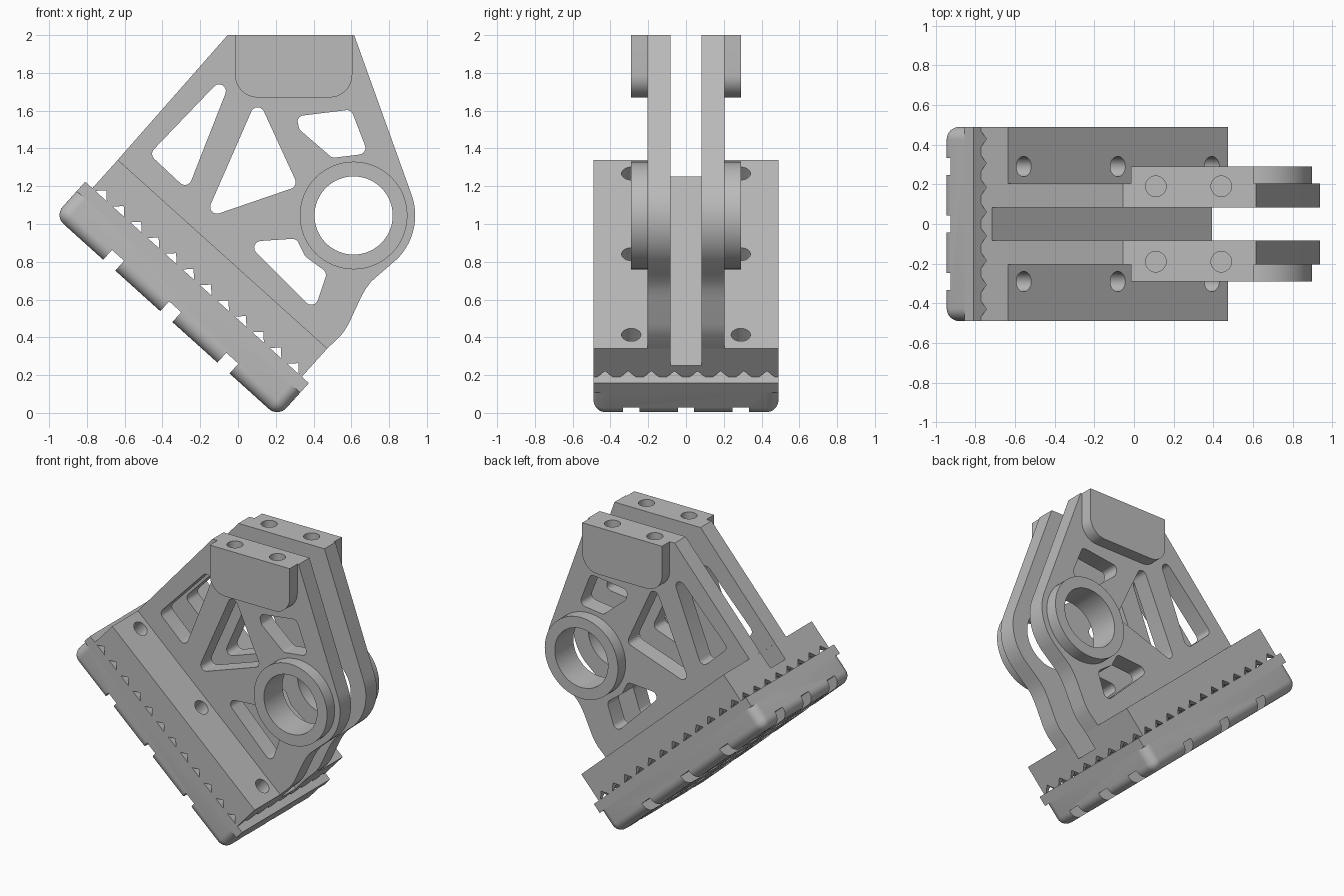
import bpy, bmesh
from math import cos, sin, pi, radians, tan
from mathutils import Vector, Matrix

if "Cube" in bpy.data.objects:
    bpy.data.objects.remove(bpy.data.objects["Cube"])

TILT = Matrix.Rotation(radians(42), 4, 'Y')   # base frame: x along the base, z out of it
FLAT = Matrix.Identity(4)

grey = bpy.data.materials.new("plain_grey")
grey.use_nodes = True
grey.diffuse_color = (0.5, 0.5, 0.5, 1)
grey.node_tree.nodes["Principled BSDF"].inputs["Base Color"].default_value = (0.5, 0.5, 0.5, 1)


def make(name, bm, frame=FLAT):
    bmesh.ops.recalc_face_normals(bm, faces=bm.faces)
    bm.transform(frame)
    mesh = bpy.data.meshes.new(name)
    bm.to_mesh(mesh)
    bm.free()
    mesh.materials.append(grey)
    ob = bpy.data.objects.new(name, mesh)
    bpy.context.collection.objects.link(ob)
    return ob


def prism(name, pts, y0, y1, frame=FLAT):
    """Extrude an x-z outline along y."""
    bm = bmesh.new()
    face = bm.faces.new([bm.verts.new((x, y0, z)) for x, z in pts])
    ext = bmesh.ops.extrude_face_region(bm, geom=[face])
    verts = [v for v in ext["geom"] if isinstance(v, bmesh.types.BMVert)]
    bmesh.ops.translate(bm, verts=verts, vec=(0, y1 - y0, 0))
    return make(name, bm, frame)


def box(name, x0, x1, y0, y1, z0, z1, frame=FLAT):
    return prism(name, [(x0, z0), (x1, z0), (x1, z1), (x0, z1)], y0, y1, frame)


def drill(x, y, z, r, depth, frame=FLAT):
    """Cutter for a blind hole going down from z."""
    bm = bmesh.new()
    bmesh.ops.create_cone(bm, cap_ends=True, segments=32, radius1=r, radius2=r, depth=depth * 2,
                          matrix=Matrix.Translation((x, y, z)))
    return make("drill", bm, frame)


def arc(cx, cz, r, a0, a1, n):
    angles = [radians(a0 + (a1 - a0) * i / n) for i in range(n + 1)]
    return [(cx + r * cos(a), cz + r * sin(a)) for a in angles]


def rounded(pts, r, steps=6):
    """Fillet every corner of an outline."""
    out = []
    for i, p in enumerate(pts):
        p, a, b = Vector(p), Vector(pts[i - 1]), Vector(pts[(i + 1) % len(pts)])
        da, db = a - p, b - p
        half = da.angle(db) / 2
        cut = min(r / tan(half), 0.48 * da.length, 0.48 * db.length)
        rad = cut * tan(half)
        da.normalize()
        db.normalize()
        centre = p + (da + db).normalized() * (rad / sin(half))
        s, e = p + da * cut - centre, p + db * cut - centre
        for k in range(steps + 1):
            t = k / steps
            ang = s.angle(e)
            v = (s * sin((1 - t) * ang) + e * sin(t * ang)) / sin(ang)
            out.append(tuple(centre + v))
    return out


def apply(ob, mod):
    bpy.context.view_layer.objects.active = ob
    bpy.ops.object.modifier_apply(modifier=mod.name)


def cut(ob, cutters):
    for c in cutters:
        mod = ob.modifiers.new("cut", 'BOOLEAN')
        mod.operation, mod.solver, mod.object = 'DIFFERENCE', 'EXACT', c
        apply(ob, mod)
        bpy.data.objects.remove(c)


def finish(ob, mirrored=False):
    if mirrored:
        mod = ob.modifiers.new("mirror", 'MIRROR')
        mod.use_axis = (False, True, False)
        mod.use_mirror_merge = False
        apply(ob, mod)
    bpy.ops.object.select_all(action='DESELECT')
    ob.select_set(True)
    bpy.context.view_layer.objects.active = ob
    bpy.ops.object.shade_smooth_by_angle(angle=radians(30))


W = 0.49                      # half width of the base
U0, U1 = -1.369, 0.123        # base block ends
MID = (U0 + U1) / 2
TOP, SEAM = 0.57, 0.368       # base block top and bottom
IN, OUT, PAD = 0.083, 0.205, 0.29
RING = (0.612, 1.045)

# Base block, with tooth grooves across its underside
pitch = (U1 - U0) / 12
outline = [(U0, SEAM)]
for i in range(12):
    c = U0 + pitch * (i + 0.5)
    outline += [(c - 0.041, SEAM), (c, SEAM + 0.041), (c + 0.041, SEAM)]
outline += [(U1, SEAM), (U1, TOP), (U0, TOP)]
base = prism("base_block", outline, -W, W, TILT)

# Lengthwise tooth grooves, central channel and bolt holes
cutters = [box("channel", U0 - 1, U1 + 1, -IN, IN, 0.45, 1, TILT)]
for i in range(8):
    y = -W + 2 * W / 8 * (i + 0.5)
    bm = bmesh.new()
    ring = [bm.verts.new((U0 - 0.2, y + a, SEAM + b))
            for a, b in ((-0.06, -0.02), (0.06, -0.02), (0, 0.04))]
    ext = bmesh.ops.extrude_face_region(bm, geom=[bm.faces.new(ring)])
    verts = [v for v in ext["geom"] if isinstance(v, bmesh.types.BMVert)]
    bmesh.ops.translate(bm, verts=verts, vec=(U1 - U0 + 0.4, 0, 0))
    cutters.append(make("tooth_groove", bm, TILT))
for k in (-1, 0, 1):
    for y in (-PAD, PAD):
        cutters.append(drill(MID + k * 0.638, y, TOP, 0.051, 0.14, TILT))
cut(base, cutters)
finish(base)

# Sole: a square lip above a rounded, grooved tread
S0, S1, LIP = -1.42, 0.173, 0.30
finish(box("sole_lip", S0, S1, -W, W, LIP, SEAM, TILT))
bm = bmesh.new()
bmesh.ops.create_cube(bm, size=1)
bmesh.ops.scale(bm, verts=bm.verts, vec=(S1 - S0, 2 * W, LIP - 0.125))
bmesh.ops.translate(bm, verts=bm.verts, vec=((S0 + S1) / 2, 0, (LIP + 0.125) / 2))
edges = [e for e in bm.edges if min(v.co.z for v in e.verts) < 0.2]
bmesh.ops.bevel(bm, geom=edges, offset=0.065, segments=8, profile=0.5, affect='EDGES')
tread = make("sole_tread", bm, TILT)
cutters = []
for k in (-1, 0, 1):
    u, y = MID + k * 0.407, k * PAD
    cutters.append(box("cross_groove", u - 0.043, u + 0.043, -1, 1, 0, 0.195, TILT))
    cutters.append(box("long_groove", S0 - 1, S1 + 1, y - 0.043, y + 0.043, 0, 0.195, TILT))
cut(tread, cutters)
finish(tread)

# Side plates, with lightening windows
outline = [(-0.636, 1.34), (-0.055, 2), (0.615, 2)]
outline += arc(*RING, 0.326, 20, -45, 14)
outline += [(0.75, 0.735), (0.705, 0.695), (0.675, 0.655), (0.65, 0.61), (0.585, 0.47),
            (0.567, 0.44), (0.545, 0.41), (0.472, 0.34)]
plate = prism("side_plates", outline, IN, OUT)
windows = [
    [(-0.47, 1.37), (0, 1.86), (-0.267, 1.18)],
    [(0.103, 1.67), (-0.177, 1.03), (0.319, 1.2)],
    [(0.309, 1.57), (0.599, 1.606), (0.689, 1.373), (0.499, 1.35), (0.325, 1.5)],
    [(0.04, 0.905), (0.309, 0.923), (0.356, 0.828), (0.472, 0.743), (0.404, 0.542)],
]


def bore():
    return prism("bore", arc(*RING, 0.207, 0, 354.375, 63), -1, 1)


def top_holes():
    return [drill(x, 0.19, 2, 0.052, 0.16) for x in (0.11, 0.44)]


cut(plate, [prism("window", rounded(w, 0.036), -1, 1) for w in windows] + [bore()] + top_holes())
finish(plate, True)

# Raised rings around the bore
boss = prism("bore_rings", arc(*RING, 0.285, 0, 354.375, 63), OUT, PAD)
cut(boss, [bore()])
finish(boss, True)

# Thick mounting pads at the top, with rounded lower corners
outline = [(-0.016, 2)] + arc(0.104, 1.79, 0.12, 180, 270, 10)
outline += arc(0.485, 1.79, 0.12, 270, 360, 10) + [(0.605, 2)]
pad = prism("mounting_pads", outline, OUT, PAD)
cut(pad, top_holes())
finish(pad, True)
